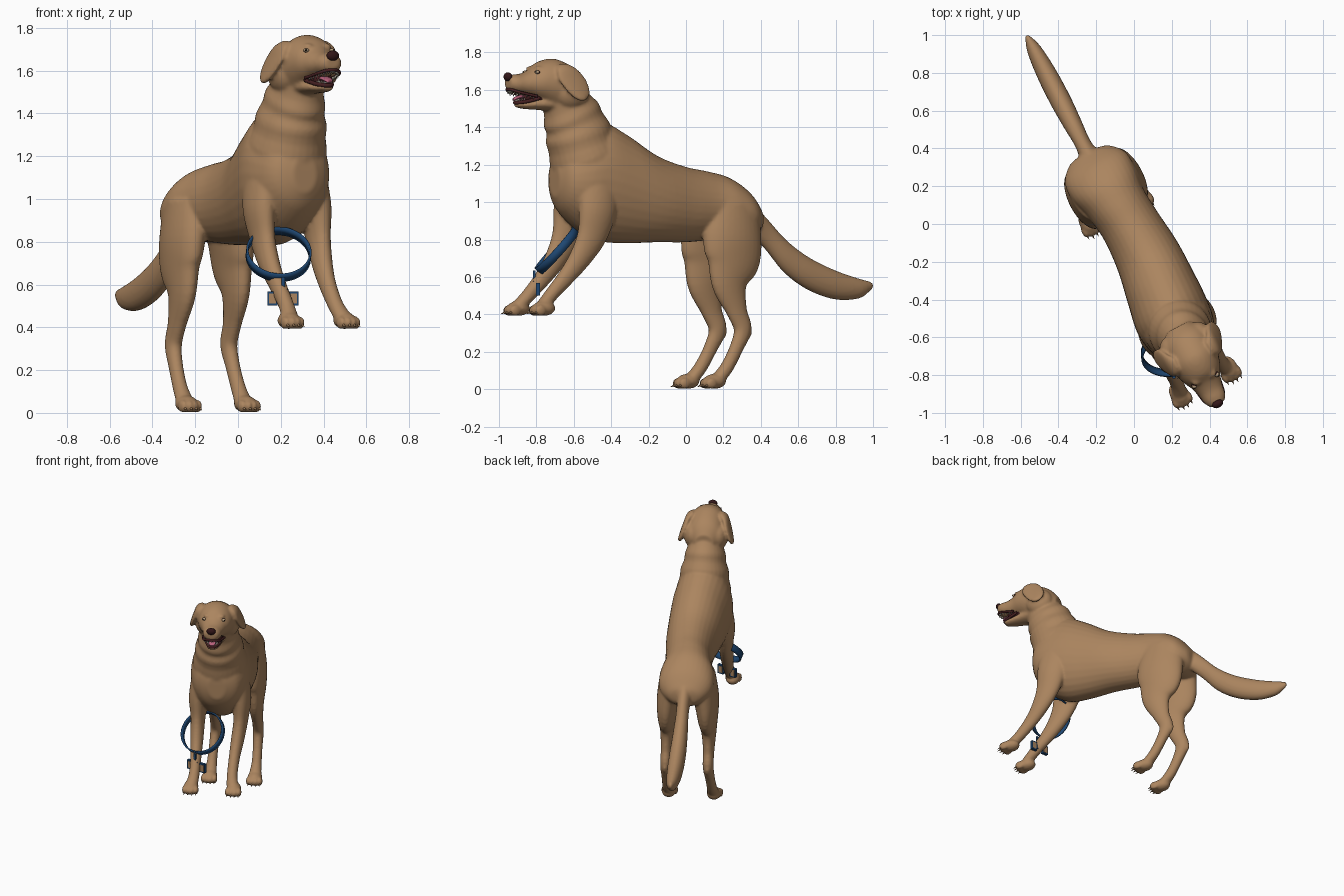
import bpy, bmesh
from math import sin, cos, pi, radians
from mathutils import Vector, Matrix

if "Cube" in bpy.data.objects:
    bpy.data.objects.remove(bpy.data.objects["Cube"])

# Frame of the animal: it faces -y here, then turns on the spot
FRAME = Matrix.Translation((-0.04, -0.02, 0)) @ Matrix.Rotation(radians(27.4), 4, 'Z')
X, Y, Z = Vector((1, 0, 0)), Vector((0, 1, 0)), Vector((0, 0, 1))


def material(name, rgb):
    m = bpy.data.materials.new(name)
    m.use_nodes = True
    m.diffuse_color = (*rgb, 1)
    m.node_tree.nodes["Principled BSDF"].inputs["Base Color"].default_value = (*rgb, 1)
    return m


COAT = material("tan_coat", (.41, .235, .115))
BLUE = material("collar_blue", (.013, .062, .165))
NOSE = material("nose_maroon", (.032, .008, .009))
LIP = material("lip_maroon", (.06, .014, .015))
PINK = material("tongue_pink", (.48, .12, .2))
WHITE = material("tooth_ivory", (.7, .65, .52))
IRIS = material("iris_amber", (.5, .36, .22))
BLACK = material("pupil_black", (.01, .008, .007))


def smooth_path(pts, steps=5):
    """Catmull-Rom interpolation of tuples."""
    out, last = [], len(pts) - 1
    for i in range(last):
        a, b, c, d = (pts[max(0, min(last, i + k))] for k in (-1, 0, 1, 2))
        for s in range(steps):
            t = s / steps
            out.append(tuple(.5 * (2 * q + (r - p) * t + (2 * p - 5 * q + 4 * r - w) * t * t
                                   + (3 * q - p - 3 * r + w) * t ** 3)
                             for p, q, r, w in zip(a, b, c, d)))
    return out + [pts[-1]]


def loft(bm, rings, side=X, up=None, ripple=0, seg=32):
    """Skin elliptical rings (x, y, z, side radius, other radius)."""
    pts, loops = smooth_path(rings), []
    for i, p in enumerate(pts):
        ahead, back = pts[min(i + 1, len(pts) - 1)], pts[max(i - 1, 0)]
        tangent = Vector(ahead[:3]) - Vector(back[:3])
        across = up or tangent.cross(side).normalized()
        k = 1 + ripple * sin(i * 1.25)
        ra, rb = max(p[3], .003) * k, max(p[4], .003) * k
        loops.append([bm.verts.new(Vector(p[:3]) + side * ra * cos(2 * pi * j / seg)
                                   + across * rb * sin(2 * pi * j / seg)) for j in range(seg)])
    for a, b in zip(loops, loops[1:]):
        for j in range(seg):
            n = (j + 1) % seg
            bm.faces.new((a[j], a[n], b[n], b[j]))
    bm.faces.new(loops[0])
    bm.faces.new(loops[-1])


def sections(rows):
    """Upright sections (y, top, bottom, half width, sideways shift) as rings."""
    return [(s, y, (t + b) / 2, w, (t - b) / 2) for y, t, b, w, s in rows]


def ball(bm, center, radii):
    bmesh.ops.create_uvsphere(bm, u_segments=20, v_segments=12, radius=1,
                              matrix=Matrix.Translation(center) @ Matrix.Diagonal((*radii, 1)))


def cone(bm, center, direction, radius, depth):
    turn = Vector(direction).to_track_quat('Z', 'Y').to_matrix().to_4x4()
    bmesh.ops.create_cone(bm, cap_ends=True, segments=8, radius1=radius, radius2=0, depth=depth,
                          matrix=Matrix.Translation(center) @ turn)


def finish(name, bm, mat, smooth=True):
    bmesh.ops.recalc_face_normals(bm, faces=bm.faces[:])
    mesh = bpy.data.meshes.new(name)
    bm.to_mesh(mesh)
    bm.free()
    mesh.materials.append(mat)
    for f in mesh.polygons:
        f.use_smooth = smooth
    ob = bpy.data.objects.new(name, mesh)
    bpy.context.collection.objects.link(ob)
    ob.matrix_world = FRAME
    return ob


coat, claws = bmesh.new(), bmesh.new()

# Trunk
loft(coat, sections([
    (-.77, 1.2, 1.03, .06, 0), (-.73, 1.28, .95, .14, 0), (-.64, 1.37, .86, .188, 0),
    (-.52, 1.44, .795, .205, 0), (-.36, 1.365, .78, .193, .015), (-.18, 1.25, .785, .175, .03),
    (0, 1.19, .785, .16, .025), (.14, 1.165, .795, .165, .01), (.26, 1.135, .8, .188, 0),
    (.36, 1.07, .8, .18, 0), (.43, .985, .83, .118, 0), (.45, .95, .86, .05, 0)]), up=Z)

# Neck with skin folds
loft(coat, [(0, -.73, 1.59, .11, .11), (0, -.68, 1.49, .13, .152), (0, -.64, 1.4, .152, .172),
            (0, -.6, 1.28, .178, .19), (0, -.54, 1.13, .188, .2)], ripple=.028)

# Skull with muzzle, lower jaw
loft(coat, sections([
    (-.59, 1.64, 1.5, .065, 0), (-.65, 1.71, 1.48, .115, 0), (-.74, 1.757, 1.47, .132, 0),
    (-.8, 1.767, 1.5, .128, 0), (-.87, 1.748, 1.54, .108, 0), (-.92, 1.71, 1.56, .083, 0),
    (-.97, 1.688, 1.572, .069, 0), (-1.02, 1.682, 1.585, .06, 0), (-1.052, 1.672, 1.605, .04, 0)]), up=Z)
loft(coat, sections([(-.77, 1.58, 1.48, .09, 0), (-.86, 1.56, 1.492, .066, 0),
                     (-.95, 1.543, 1.498, .048, 0), (-1.0, 1.538, 1.506, .03, 0)]), up=Z)

# Tail
loft(coat, sections([(.38, 1.03, .86, .06, 0), (.5, .92, .75, .043, 0), (.62, .8, .62, .05, 0),
                     (.76, .705, .53, .056, 0), (.92, .635, .48, .053, 0), (1.06, .592, .484, .039, 0),
                     (1.13, .575, .525, .017, 0), (1.15, .562, .546, .005, 0)]), up=Z)


def paw(x0, y, z):
    """Paw resting on height z with toes reaching forward to y."""
    ball(coat, (x0, y + .085, z + .042), (.05, .065, .04))
    for k in (-1.5, -.5, .5, 1.5):
        x, ty = x0 + k * .026, y + .034 + abs(k) * .009
        ball(coat, (x, ty, z + .031), (.018, .034, .03))
        cone(claws, (x, ty - .034, z + .018), (0, -1, -.45), .008, .032)


for s in (-1, 1):
    # Foreleg
    loft(coat, [(s * .11, -.56, 1.12, .085, .13), (s * .145, -.585, .96, .068, .11),
                (s * .147, -.62, .82, .05, .085), (s * .14 - .006, -.685, .7, .045, .062),
                (s * .132 - .01, -.762, .6, .038, .047), (s * .13 - .012, -.85, .505, .036, .037),
                (s * .14 - .012, -.905, .448, .042, .034)])
    paw(s * .147 - .01, -.99, .39)
    # Hind leg with a pointed hock
    loft(coat, [(s * .098, .25, .99, .09, .155), (s * .125, .235, .82, .085, .17),
                (s * .137, .235, .69, .07, .158), (s * .141, .212, .56, .052, .105),
                (s * .145, .252, .42, .038, .06), (s * .146, .288, .32, .037, .05),
                (s * .15 - .003, .25, .22, .033, .038), (s * .153 - .006, .195, .12, .034, .036),
                (s * .153 - .009, .145, .06, .042, .034)])
    ball(coat, (s * .146, .315, .31), (.022, .028, .042))
    paw(s * .155 - .01, .035, 0)
    # Ear flap hanging against the cheek
    loft(coat, [(s * .09, -.765, 1.728, .035, .018), (s * .122, -.755, 1.705, .062, .02),
                (s * .142, -.735, 1.655, .08, .02), (s * .162, -.712, 1.6, .07, .018),
                (s * .177, -.7, 1.56, .045, .014), (s * .182, -.695, 1.54, .015, .01)], side=Y)
    # Cheek filling the space behind the ear
    ball(coat, (s * .085, -.71, 1.59), (.068, .1, .095))
    # Brow
    ball(coat, (s * .047, -.888, 1.714), (.026, .026, .014))

# Fuse the coat into one soft skin
skin = finish("coat_skin", coat, COAT)
fuse = skin.modifiers.new("fuse", 'REMESH')
fuse.mode = 'VOXEL'
fuse.voxel_size = .009
fuse.use_smooth_shade = True
relax = skin.modifiers.new("relax", 'SMOOTH')
relax.factor = .5
relax.iterations = 4
finish("claws", claws, COAT)

# Nose
bm = bmesh.new()
ball(bm, (0, -1.05, 1.67), (.031, .021, .024))
finish("nose", bm, NOSE)

# Eyes: thin dark rim, pale iris, small pupil
rims, eyes, pupils = bmesh.new(), bmesh.new(), bmesh.new()
for s in (-1, 1):
    ball(rims, (s * .064, -.904, 1.694), (.0145, .0135, .0105))
    ball(eyes, (s * .067, -.909, 1.695), (.013, .013, .009))
    ball(pupils, (s * .0735, -.9185, 1.696), (.0045, .0045, .0045))
finish("eye_rims", rims, NOSE)
finish("eyes", eyes, IRIS)
finish("pupils", pupils, BLACK)


# Mouth: lips, lining, tongue, teeth
def mirrored(half):
    return half + [(-x, y, z) for x, y, z in reversed(half[:-1])]


upper = mirrored([(.073, -.91, 1.566), (.067, -.95, 1.574), (.056, -1.01, 1.588), (.03, -1.04, 1.6), (0, -1.05, 1.603)])
lower = mirrored([(.064, -.89, 1.556), (.046, -.95, 1.54), (.034, -.98, 1.535), (.018, -1.0, 1.532), (0, -1.005, 1.531)])
mouth, teeth = bmesh.new(), bmesh.new()
for path, drop, thick in ((upper, -1, .008), (lower, 1, .01)):
    loft(mouth, [(*p, thick, .008) for p in path], side=Z, seg=10)
    for x, y, z in smooth_path(path, 3)[2:-2]:
        cone(teeth, (x * .9, y + .004, z + drop * (thick + .004)), (0, 0, drop), .006, .022)
loft(mouth, sections([(-.84, 1.585, 1.53, .06, 0), (-.93, 1.59, 1.53, .052, 0), (-.965, 1.59, 1.53, .042, 0)]), up=Z)
finish("mouth_lining_and_lips", mouth, LIP)
finish("teeth", teeth, WHITE)
bm = bmesh.new()
loft(bm, [(0, -.88, 1.56, .03, .01), (0, -.96, 1.564, .029, .01), (0, -1.0, 1.556, .024, .008),
          (0, -1.016, 1.546, .012, .006)])
finish("tongue", bm, PINK)

# Collar hanging loose below the chest, twisted against the body
bm = bmesh.new()
hoop = (Matrix.Translation((-.104, -.7, .742)) @ Matrix.Rotation(radians(-22), 4, 'Z')
        @ Matrix.Rotation(radians(48), 4, 'X'))
loops = [bmesh.ops.create_circle(bm, segments=48, radius=.153,
                                 matrix=hoop @ Matrix.Translation((0, 0, h)))["verts"] for h in (-.024, .024)]
for j in range(48):
    n = (j + 1) % 48
    bm.faces.new((loops[0][j], loops[0][n], loops[1][n], loops[1][j]))
band = finish("collar_band", bm, BLUE)
band.modifiers.new("thickness", 'SOLIDIFY').thickness = .01

# Bone-shaped tag on a link, with inlaid faces
TAG = Matrix.Translation((-.132, -.8, .535)) @ Matrix.Rotation(radians(-27.4), 4, 'Z')


def tag_box(bm, center, size):
    bmesh.ops.create_cube(bm, size=1, matrix=TAG @ Matrix.Translation(center) @ Matrix.Diagonal((*size, 1)))


tag, inlay = bmesh.new(), bmesh.new()
tag_box(tag, (0, -.02, .06), (.016, .014, .08))
tag_box(tag, (0, -.02, .036), (.044, .014, .014))
tag_box(tag, (0, 0, 0), (.08, .018, .034))
for dx in (-.05, .05):
    tag_box(tag, (dx, 0, 0), (.046, .02, .066))
    tag_box(inlay, (dx, 0, 0), (.032, .023, .048))
finish("collar_tag", tag, BLUE, False)
finish("tag_inlay", inlay, COAT, False)
